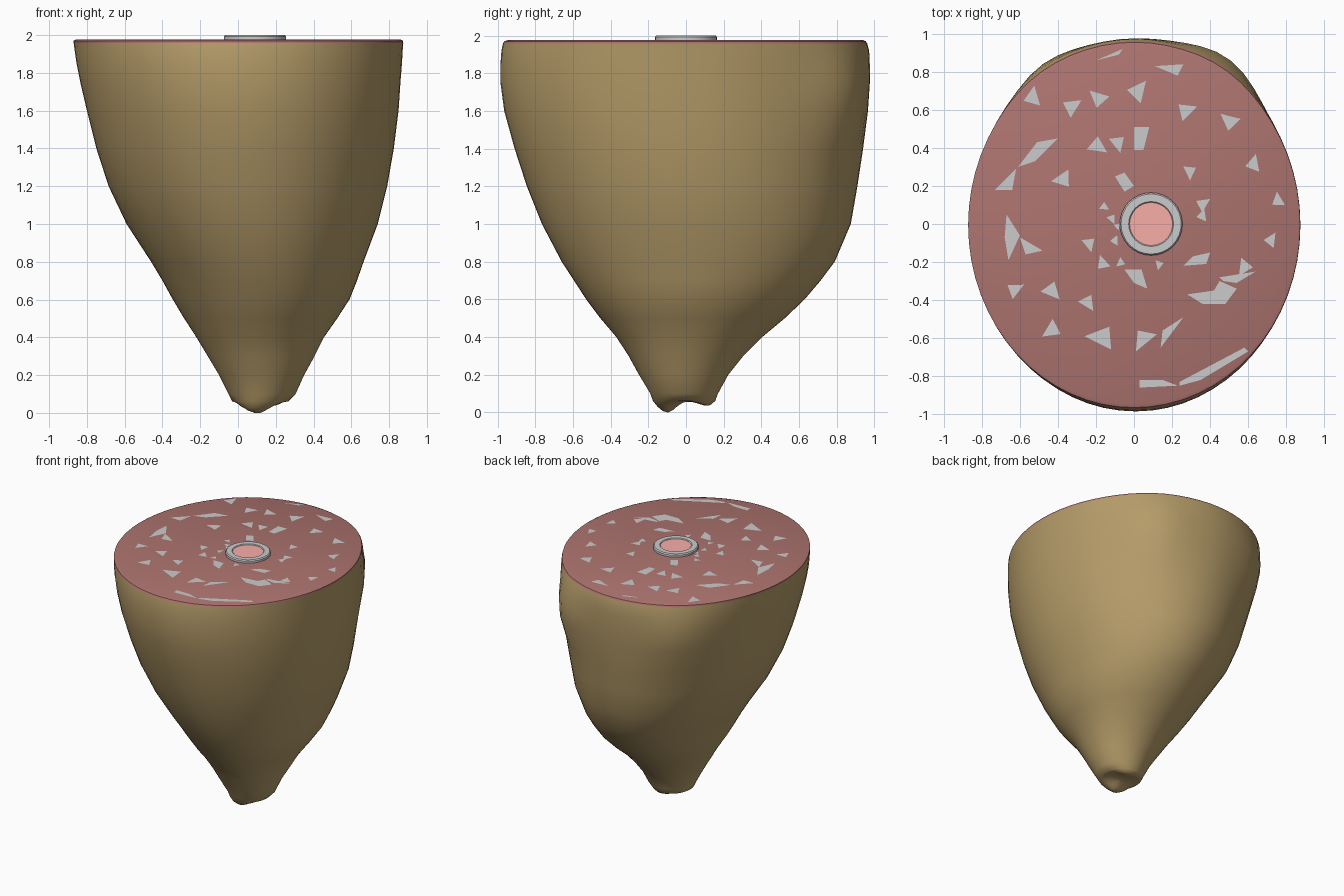
import bpy, bmesh, math, random

random.seed(4)
SEG = 64


def material(name, rgb):
    m = bpy.data.materials.new(name)
    m.diffuse_color = (*rgb, 1)
    return m


def make(name, bm, mat=None, angle=None):
    me = bpy.data.meshes.new(name)
    bm.to_mesh(me)
    bm.free()
    ob = bpy.data.objects.new(name, me)
    bpy.context.collection.objects.link(ob)
    if mat:
        me.materials.append(mat)
    if angle:
        bpy.ops.object.select_all(action='DESELECT')
        ob.select_set(True)
        bpy.context.view_layer.objects.active = ob
        bpy.ops.object.shade_smooth_by_angle(angle=math.radians(angle))
    return ob


def loft(bm, rings, cap_start=False, cap_end=False):
    """Bridge rings of points, listed from bottom to top."""
    vs = [[bm.verts.new(p) for p in r] for r in rings]
    n = len(vs[0])
    for a, b in zip(vs, vs[1:]):
        for i in range(n):
            j = (i + 1) % n
            bm.faces.new((a[i], a[j], b[j], b[i]))
    if cap_start:
        bm.faces.new(vs[0][::-1])
    if cap_end:
        bm.faces.new(vs[-1])


def gauss(d, s):
    return math.exp(-(d / s) ** 2)


def section(z, x0, x1, y0, y1, k=1.0):
    """Oval slice with the shoulder bulges near the top."""
    pts = []
    for i in range(SEG):
        t = 2 * math.pi * i / SEG
        d = math.degrees(t)
        lift = gauss(z - 1.68, 0.22)
        r = k * (1 + lift * (0.065 * gauss(d - 57, 16) + 0.045 * gauss(d - 126, 16)))
        pts.append(((x0 + x1) / 2 + (x1 - x0) / 2 * r * math.cos(t),
                    (y0 + y1) / 2 + (y1 - y0) / 2 * r * math.sin(t), z))
    return pts


skin = material("skin", (0.46, 0.33, 0.14))
flesh = material("flesh", (0.42, 0.175, 0.16))
pink = material("pink_marrow", (0.95, 0.42, 0.39))

# Skin: z, x range, y range
profile = [
    (0.06, -0.03, 0.265, -0.175, 0.155), (0.10, -0.05, 0.305, -0.19, 0.17),
    (0.20, -0.10, 0.35, -0.25, 0.225), (0.30, -0.16, 0.405, -0.305, 0.305),
    (0.40, -0.22, 0.455, -0.37, 0.405), (0.50, -0.285, 0.525, -0.455, 0.525),
    (0.60, -0.345, 0.59, -0.53, 0.63), (0.70, -0.40, 0.63, -0.595, 0.715),
    (0.80, -0.46, 0.665, -0.66, 0.79), (1.0, -0.59, 0.74, -0.765, 0.875),
    (1.2, -0.685, 0.79, -0.845, 0.91), (1.4, -0.75, 0.825, -0.91, 0.94),
    (1.6, -0.80, 0.85, -0.965, 0.965), (1.75, -0.835, 0.86, -0.985, 0.975),
    (1.85, -0.855, 0.868, -0.985, 0.975), (1.92, -0.865, 0.872, -0.98, 0.972),
    (1.958, -0.87, 0.875, -0.972, 0.962)]


def knuckle(p):
    """Two uneven lobes at the shank end."""
    x, y, _ = p
    z = (0.06 - 0.062 * gauss(x - 0.1, 0.09) * gauss(y + 0.1, 0.06)
         - 0.024 * gauss(x - 0.16, 0.11) * gauss(y - 0.11, 0.06))
    return (x, y, max(0, z))


base = profile[0]
tip = [[knuckle(p) for p in section(*base, k)] for k in (0.06, 0.22, 0.38, 0.54, 0.7, 0.86)]
bm = bmesh.new()
loft(bm, tip + [section(*p) for p in profile], cap_start=True)
make("outer_skin", bm, skin, 60)

# Cut face of the meat, with a thin rounded rim
bm = bmesh.new()
loft(bm, [section(1.957, -0.87, 0.875, -0.972, 0.962),
          section(1.970, -0.872, 0.874, -0.965, 0.955),
          section(1.976, -0.86, 0.862, -0.945, 0.94)], cap_end=True)
make("cut_meat", bm, flesh, 30)

# Fat flecks: large hand-placed slivers, then small triangles (x, y, size)
slivers = [
    [(0.24, -0.85), (0.35, -0.82), (0.60, -0.67), (0.58, -0.65), (0.24, -0.83)],
    [(0.03, -0.86), (0.23, -0.85), (0.15, -0.82), (0.03, -0.82)],
    [(-0.61, 0.30), (-0.52, 0.33), (-0.40, 0.45), (-0.51, 0.43)],
    [(0.28, -0.37), (0.36, -0.42), (0.48, -0.42), (0.54, -0.34), (0.45, -0.30), (0.42, -0.35)],
    [(0.45, -0.28), (0.64, -0.25), (0.54, -0.31), (0.47, -0.30)],
    [(0.26, -0.22), (0.38, -0.21), (0.40, -0.15), (0.31, -0.17)],
    [(-0.67, 0.05), (-0.60, -0.06), (-0.66, -0.19), (-0.68, -0.07)],
    [(-0.60, -0.07), (-0.48, -0.14), (-0.57, -0.16)],
    [(-0.05, -0.24), (0.04, -0.24), (0.07, -0.34), (0.0, -0.31)],
    [(0.0, 0.39), (0.05, 0.39), (0.08, 0.51), (0.0, 0.51)],
    [(-0.10, 0.25), (-0.05, 0.17), (0.0, 0.20), (-0.05, 0.27)],
    [(0.01, -0.67), (0.12, -0.58), (0.02, -0.56)],
    [(0.14, -0.65), (0.26, -0.49), (0.15, -0.56)],
    [(-0.26, -0.59), (-0.12, -0.66), (-0.13, -0.54)],
    [(-0.20, 0.86), (-0.06, 0.92), (-0.08, 0.89)],
    [(0.11, 0.83), (0.26, 0.84), (0.23, 0.78)],
    [(-0.73, 0.18), (-0.64, 0.18), (-0.62, 0.29)],
]
flecks = [
    (-0.53, 0.66, 8), (-0.33, 0.61, 8), (-0.18, 0.66, 8), (0.02, 0.69, 9), (0.27, 0.59, 8),
    (0.51, 0.54, 8), (-0.20, 0.41, 8), (-0.09, 0.43, 7), (0.29, 0.28, 6), (0.63, 0.31, 7),
    (-0.37, 0.24, 8), (0.76, 0.12, 6), (0.72, -0.09, 6), (0.36, 0.10, 6), (0.36, 0.04, 5),
    (-0.16, 0.09, 4), (-0.12, 0.03, 4), (-0.09, -0.01, 3), (-0.24, -0.10, 6), (-0.10, -0.09, 4),
    (-0.16, -0.21, 6), (-0.07, -0.20, 4), (0.13, -0.21, 4), (-0.25, -0.41, 7), (-0.44, -0.35, 8),
    (-0.63, -0.35, 7), (-0.43, -0.55, 8), (0.58, -0.22, 7)]
for x, y, s in flecks:
    a = random.uniform(0, 6.28)
    slivers.append([(x + s * 0.01 * r * math.cos(a + w), y + s * 0.01 * r * math.sin(a + w))
                    for r, w in ((0.85, 0), (0.65, 1.9), (0.65, 4.0))])
bm = bmesh.new()
for poly in slivers:
    f = bm.faces.new([bm.verts.new((x, y, 1.9785)) for x, y in poly])
    f.normal_update()
    if f.normal.z < 0:
        f.normal_flip()
make("fat_flecks", bm)


# Bone ring and marrow
def circle(r, z):
    return [(0.09 + r * math.cos(2 * math.pi * i / 32), r * math.sin(2 * math.pi * i / 32), z)
            for i in range(32)]


bm = bmesh.new()
loft(bm, [circle(0.165, 1.93), circle(0.165, 1.992), circle(0.158, 2.0),
          circle(0.118, 2.0), circle(0.113, 1.995), circle(0.113, 1.93)])
make("bone_ring", bm, None, 40)

bm = bmesh.new()
loft(bm, [circle(0.115, 1.93), circle(0.115, 1.994)], cap_end=True)
make("marrow", bm, pink, 30)
